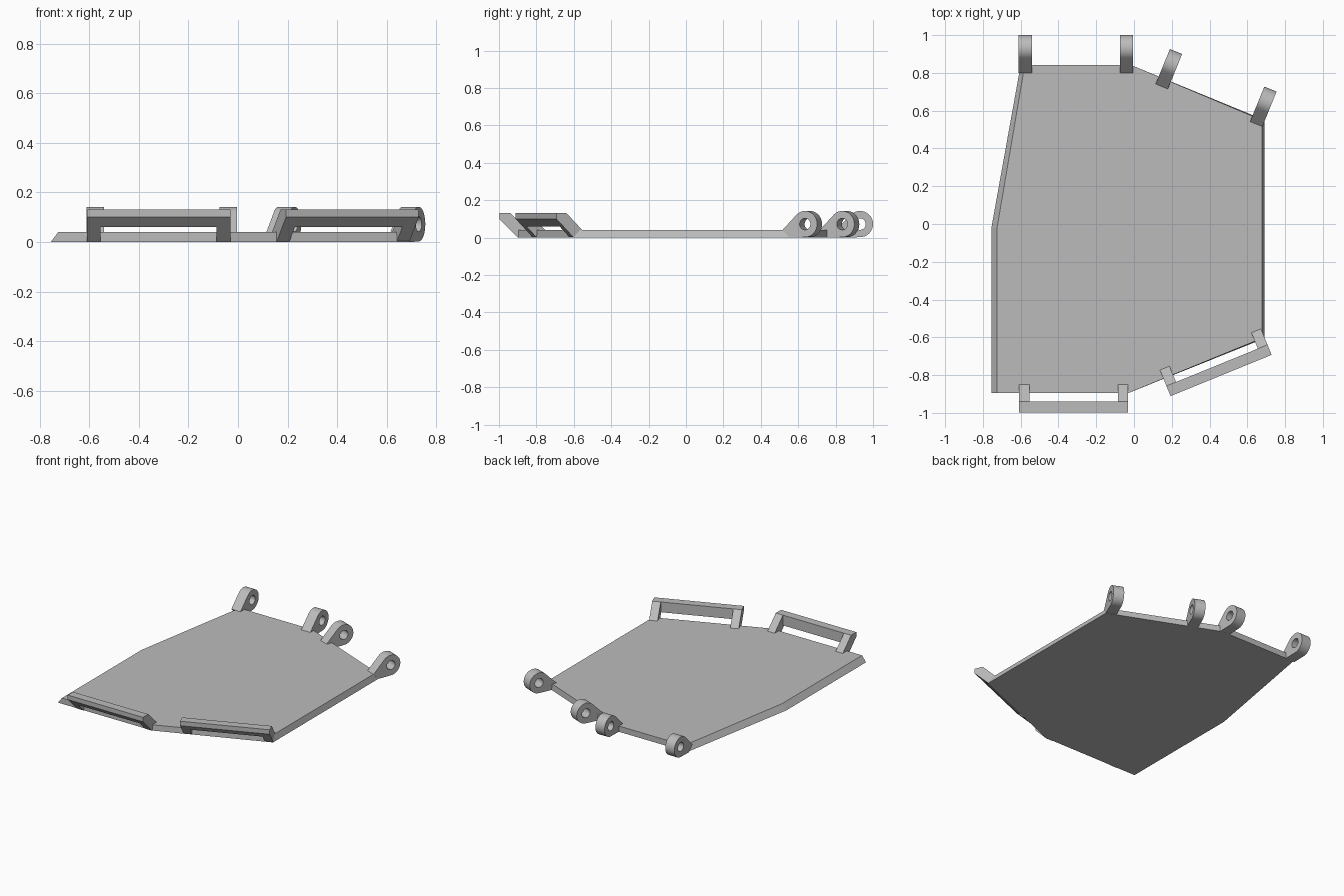
import bpy, bmesh, math
from mathutils import Matrix, Vector

cube = bpy.data.objects.get("Cube")
if cube:
    bpy.data.objects.remove(cube, do_unlink=True)

COLOUR = (0.5, 0.5, 0.5, 1)
grey = bpy.data.materials.new("plain_grey")
grey.use_nodes = True
grey.diffuse_color = COLOUR
grey.node_tree.nodes["Principled BSDF"].inputs["Base Color"].default_value = COLOUR

TILT = math.radians(22.2)
THICK = 0.04


def finish(name, bm, matrix=Matrix(), smooth=False):
    bmesh.ops.recalc_face_normals(bm, faces=bm.faces)
    mesh = bpy.data.meshes.new(name)
    bm.to_mesh(mesh)
    bm.free()
    mesh.materials.append(grey)
    obj = bpy.data.objects.new(name, mesh)
    bpy.context.collection.objects.link(obj)
    obj.matrix_world = matrix
    if smooth:
        bpy.ops.object.select_all(action="DESELECT")
        obj.select_set(True)
        bpy.context.view_layer.objects.active = obj
        bpy.ops.object.shade_smooth_by_angle(angle=math.radians(30))
    return obj


def bridge(bm, a, b):
    """Quads between two closed loops of equal length."""
    for i in range(len(a)):
        j = (i + 1) % len(a)
        bm.faces.new((a[i], a[j], b[j], b[i]))


def add_prism(bm, profile, x0, x1):
    """Extrude a (y, z) profile along x."""
    a, b = ([bm.verts.new((x, y, z)) for y, z in profile] for x in (x0, x1))
    bridge(bm, a, b)
    bm.faces.new(a)
    bm.faces.new(b)


def place(x, y, angle):
    return Matrix.Translation((x, y, 0)) @ Matrix.Rotation(angle, 4, "Z")


# Plate: seven-sided outline, sloped along its two long sides
# each corner is (x, y, inward shift of the top edge)
outline = [(-0.755, -0.895, 0.03), (-0.03, -0.895, 0), (0.692, -0.605, -0.015),
           (0.692, 0.55, -0.015), (-0.02, 0.843, 0), (-0.6, 0.843, 0.022),
           (-0.755, -0.02, 0.03)]
bm = bmesh.new()
lower = [bm.verts.new((x, y, 0)) for x, y, s in outline]
upper = [bm.verts.new((x + s, y, THICK)) for x, y, s in outline]
bridge(bm, lower, upper)
bm.faces.new(lower)
bm.faces.new(upper)
finish("plate", bm)


# Hinge lugs: teardrop with a round hole, local y pointing outward
def hinge_lug(name, x, y, angle, width=0.07):
    centre, radius, hole = Vector((0.13, 0.072)), 0.07, 0.031
    steps = 36
    outer = []
    for i in range(steps + 1):
        a = math.radians(135 - 225 * i / steps)
        outer.append(centre + radius * Vector((math.cos(a), math.sin(a))))
    corners = [outer[-1], Vector((0.04, 0)), Vector((0, THICK)), outer[0]]
    for p, q in zip(corners, corners[1:]):
        outer += [p.lerp(q, t / 4) for t in range(1, 5)]
    outer.pop()
    inner = [centre + hole * (p - centre).normalized() for p in outer]
    bm = bmesh.new()
    loops = [[bm.verts.new((s * width / 2, p.x, p.y)) for p in ring]
             for s, ring in ((-1, outer), (1, outer), (1, inner), (-1, inner))]
    for k in range(4):
        bridge(bm, loops[k], loops[(k + 1) % 4])
    finish(name, bm, place(x, y, angle), smooth=True)


hinge_lug("back_lug_outer", -0.576, 0.8, 0)
hinge_lug("back_lug_inner", -0.04, 0.8, 0)
hinge_lug("slanted_lug_inner", 0.147, 0.728, -TILT)
hinge_lug("slanted_lug_outer", 0.647, 0.529, -TILT)


# Latch loops: two leaning arms and a cross bar, local y = 0 at the outer face
def latch_loop(name, x, y, angle, length=0.578, arm=0.055):
    half = length / 2
    arm_profile = [(0.1, 0), (0, 0.1), (0, 0.131), (0.058, 0.131),
                   (0.149, THICK), (0.14, 0)]
    bar_profile = [(0, 0.1), (0, 0.131), (0.058, 0.131), (0.058, 0.06), (0.04, 0.06)]
    bm = bmesh.new()
    add_prism(bm, arm_profile, -half, arm - half)
    add_prism(bm, arm_profile, half - arm, half)
    add_prism(bm, bar_profile, arm - half, half - arm)
    finish(name, bm, place(x, y, angle))


latch_loop("front_latch_loop", -0.32, -0.998, 0)
latch_loop("slanted_latch_loop", 0.461, -0.802, TILT)
